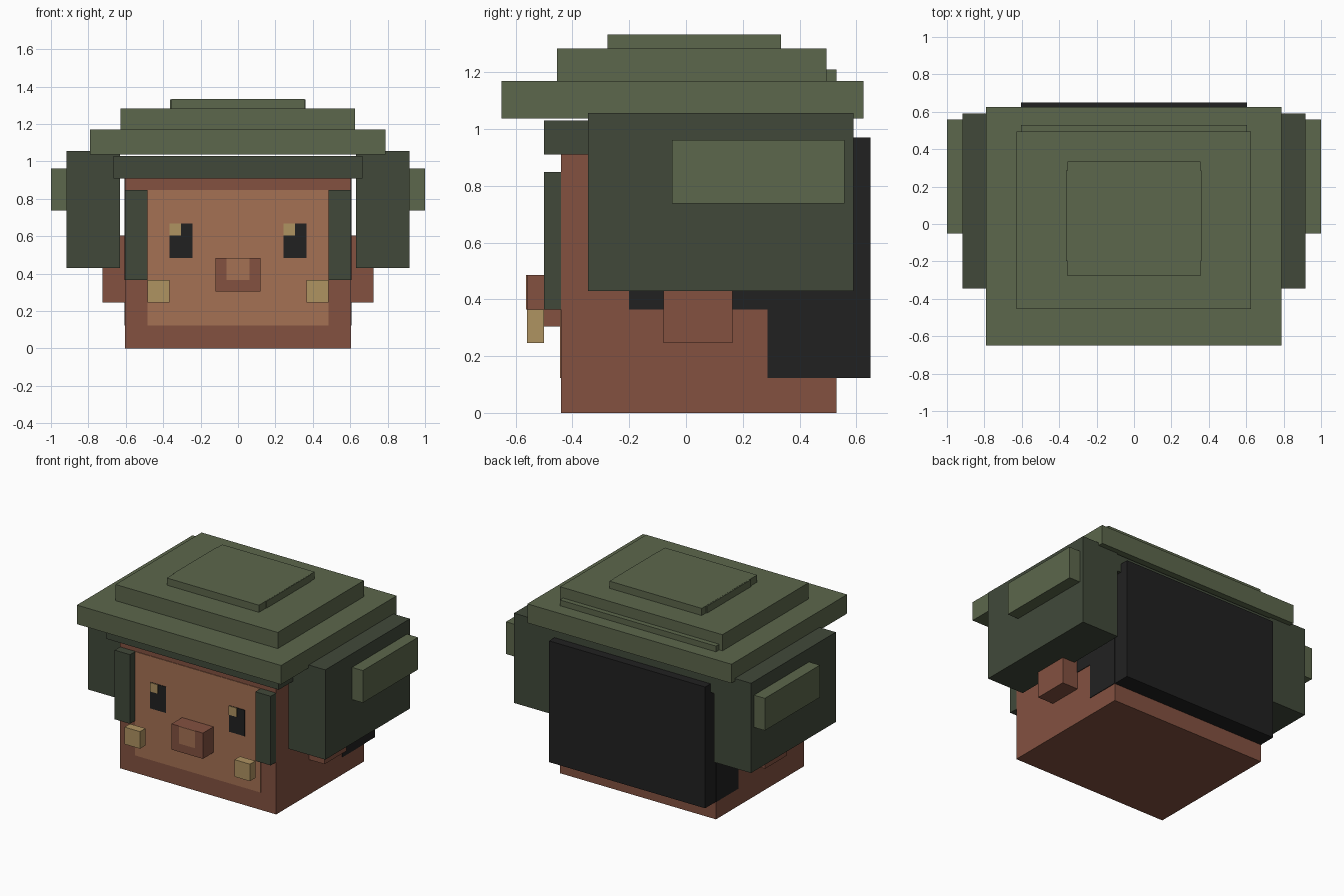
import bpy
import bmesh

default = bpy.data.objects.get("Cube")
if default:
    bpy.data.objects.remove(default, do_unlink=True)


def linear(c):
    c /= 255
    return c / 12.92 if c <= 0.04045 else ((c + 0.055) / 1.055) ** 2.4


def make_material(name, *rgb):
    mat = bpy.data.materials.new(name)
    color = (*[linear(c) for c in rgb], 1)
    mat.use_nodes = True
    bsdf = next(n for n in mat.node_tree.nodes if n.type == 'BSDF_PRINCIPLED')
    bsdf.inputs["Base Color"].default_value = color
    bsdf.inputs["Roughness"].default_value = 0.9
    mat.diffuse_color = color
    return mat


skin = make_material("brown skin", 131, 81, 64)
face = make_material("light brown face", 165, 113, 84)
green = make_material("olive green", 92, 103, 76)
dark = make_material("dark green", 65, 73, 58)
black = make_material("black", 33, 33, 33)
tan = make_material("tan", 175, 147, 97)


def box(name, mat, x, y, z):
    """Box spanning the given (min, max) range on each axis."""
    bm = bmesh.new()
    bmesh.ops.create_cube(bm, size=1)
    for v in bm.verts:
        v.co = [r[0] if c < 0 else r[1] for c, r in zip(v.co, (x, y, z))]
    mesh = bpy.data.meshes.new(name)
    bm.to_mesh(mesh)
    bm.free()
    mesh.materials.append(mat)
    obj = bpy.data.objects.new(name, mesh)
    bpy.context.collection.objects.link(obj)
    return obj


def pair(name, mat, x, y, z):
    """The same box on the left (+x) and mirrored on the right."""
    box("left_" + name, mat, x, y, z)
    box("right_" + name, mat, (-x[1], -x[0]), y, z)


PLATE = 0.004
SIDE, FRONT, BACK = 0.603, -0.44, 0.53

# Head, face panel, nose and ears
box("head", skin, (-SIDE, SIDE), (FRONT, BACK), (0, 0.97))
box("face_panel", face, (-0.484, 0.484), (FRONT - PLATE, FRONT), (0.123, 0.848))
box("nose", skin, (-0.121, 0.121), (-0.56, FRONT), (0.305, 0.485))
box("nose_patch", face, (-0.061, 0.061), (-0.56 - PLATE, -0.56), (0.365, 0.485))
pair("ear", skin, (SIDE, 0.725), (-0.08, 0.163), (0.246, 0.605))

# Eyes, with the glint on the same side of each
for side, x in (("right", -0.365), ("left", 0.244)):
    y = FRONT - PLATE
    box(side + "_eye", black, (x, x + 0.121), (y - PLATE, y), (0.485, 0.667))
    box(side + "_eye_glint", tan, (x, x + 0.061),
        (y - 2 * PLATE, y - PLATE), (0.605, 0.667))

# Hair: thick back panel and flat patches on the sides of the head
box("back_hair", black, (-SIDE, SIDE), (BACK, 0.65), (0.123, 0.97))
pair("side_hair", black, (SIDE, SIDE + PLATE), (0.288, BACK), (0.123, 0.91))
pair("temple_hair", black, (SIDE, SIDE + PLATE), (-0.2, 0.288), (0.365, 0.91))

# Hat band, straps and buckles
box("hat_band", dark, (-0.665, 0.665), (-0.5, 0.59), (0.91, 1.03))
pair("strap", dark, (0.484, SIDE), (-0.5, FRONT), (0.365, 0.848))
pair("buckle", tan, (0.365, 0.484), (-0.56, -0.5), (0.246, 0.365))

# Ear flaps with raised pads
pair("ear_flap", dark, (0.63, 0.916), (-0.345, 0.59), (0.43, 1.057))
pair("flap_pad", green, (0.916, 1.0), (-0.05, 0.558), (0.737, 0.962))

# Stepped hat
box("hat_brim", green, (-0.79, 0.788), (-0.65, 0.626), (1.037, 1.17))
box("hat_middle", green, (-0.628, 0.626), (-0.455, 0.495), (1.17, 1.283))
box("hat_back_ridge", green, (-SIDE, SIDE), (0.4, BACK), (1.17, 1.21))
box("hat_top", green, (-0.356, 0.356), (-0.277, 0.335), (1.283, 1.333))
box("hat_top_sides", green, (-0.363, 0.36), (-0.197, 0.286), (1.283, 1.332))
